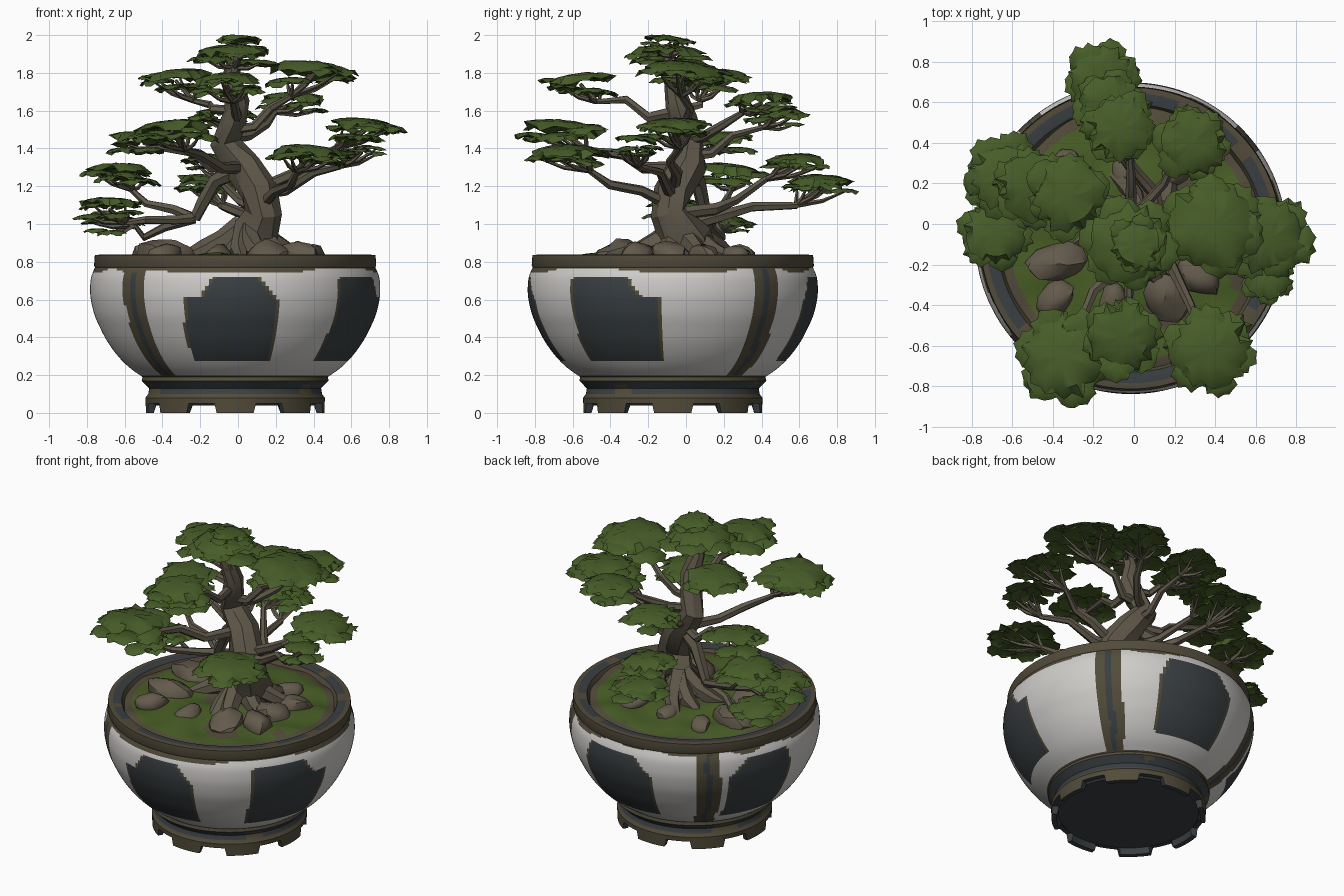
import bpy, bmesh, random
from math import sin, cos, tau, atan2, degrees, radians
from mathutils import Vector, Matrix, Quaternion, noise

cube = bpy.data.objects.get("Cube")
if cube:
    bpy.data.objects.remove(cube, do_unlink=True)
rng = random.Random(7)
POT = Vector((-0.015, -0.07, 0))


def material(name, r, g, b):
    m = bpy.data.materials.new(name)
    m.use_nodes = True
    m.diffuse_color = (r, g, b, 1)
    bsdf = m.node_tree.nodes["Principled BSDF"]
    bsdf.inputs["Base Color"].default_value = (r, g, b, 1)
    bsdf.inputs["Roughness"].default_value = 0.9
    return m


LEAF = material("leaf green", 0.062, 0.108, 0.021)
BARK = material("bark brown", 0.113, 0.096, 0.067)
GLAZE = material("white glaze", 0.62, 0.61, 0.59)
CLAY = material("brown clay", 0.085, 0.071, 0.043)
SLATE = material("dark slate", 0.042, 0.05, 0.054)
MOSS = material("moss green", 0.065, 0.112, 0.019)
STONE = material("stone brown", 0.125, 0.103, 0.072)


def finish(name, bm, mats, angle=40):
    bmesh.ops.recalc_face_normals(bm, faces=bm.faces)
    me = bpy.data.meshes.new(name)
    bm.to_mesh(me)
    bm.free()
    for m in mats:
        me.materials.append(m)
    ob = bpy.data.objects.new(name, me)
    bpy.context.collection.objects.link(ob)
    bpy.ops.object.select_all(action='DESELECT')
    ob.select_set(True)
    bpy.context.view_layer.objects.active = ob
    bpy.ops.object.shade_smooth_by_angle(angle=radians(angle))


def bridge(bm, rings):
    for a, b in zip(rings, rings[1:]):
        n = len(a)
        for i in range(n):
            j = (i + 1) % n
            bm.faces.new((a[i], a[j], b[j], b[i]))


def fan(bm, ring, tip):
    for i, v in enumerate(ring):
        bm.faces.new((v, ring[(i + 1) % len(ring)], tip))


def revolve(name, profile, segments, height, rule, mats, closed):
    """Lathe (radius, z) rows around the pot axis; rule picks a face colour."""
    bm = bmesh.new()
    rings = []
    for r, z in profile:
        ring = []
        for i in range(segments):
            a = tau * i / segments
            p = Vector((r * cos(a), r * sin(a), 0))
            p.z = height(p, z, degrees(a))
            ring.append(bm.verts.new(p + POT))
        rings.append(ring)
    bridge(bm, rings)
    if closed:
        fan(bm, rings[0], bm.verts.new(POT + Vector((0, 0, profile[0][1]))))
    fan(bm, rings[-1], bm.verts.new(POT + Vector((0, 0, profile[-1][1]))))
    for f in bm.faces:
        c = f.calc_center_median() - POT
        f.material_index = rule(c, c.xy.length, degrees(atan2(c.y, c.x)) % 360)
    finish(name, bm, mats, 35)


# Pot: foot, rounded body and rim in one lathe
def turn(a, b):
    return (a - b + 180) % 360 - 180


def smooth_rows(points, steps):
    """Points along a Catmull-Rom curve through the given profile."""
    pts = [Vector(p) for p in [points[0]] + points + [points[-1]]]
    for a, b, c, d in zip(pts, pts[1:], pts[2:], pts[3:]):
        for k in range(steps):
            t = k / steps
            p = b + 0.5 * t * (c - a + t * (2 * a - 5 * b + 4 * c - d
                                            + t * (3 * (b - c) + d - a)))
            yield p.x, p.y


body = [(0.49, 0.19), (0.56, 0.24), (0.62, 0.3), (0.675, 0.375), (0.715, 0.45),
        (0.745, 0.52), (0.764, 0.6), (0.768, 0.66), (0.762, 0.72), (0.742, 0.77)]
rows = [(0.43, 0.04), (0.44, 0), (0.472, 0), (0.475, 0.08), (0.46, 0.1),
        (0.455, 0.13), (0.475, 0.15), (0.495, 0.17)]
rows += list(smooth_rows(body, 5))
rows += [body[-1], (0.747, 0.78), (0.743, 0.835), (0.715, 0.838), (0.66, 0.83),
         (0.64, 0.79), (0.3, 0.79)]

# panel: middle angle, half width, corner slopes on either side, stepped side
PANELS = [(268, 20, 0, 1.5, -1), (335, 20.5, 0.3, 0, 1), (85, 20, 0.6, 1.5, 0),
          (158, 17.5, 1.8, 0.6, 0)]
STRIPES = [41, 132, 225]


def pot_height(p, z, deg):
    if z == 0 and abs(turn(deg % 45, 0)) > 13 and abs(turn(deg % 45, 45)) > 13:
        return 0.05
    return z


def pot_rule(c, r, deg):
    white, clay, slate = range(3)
    n = noise.noise(c * 5)
    if c.z < 0.2:
        banded = 0.095 < c.z < 0.165 and n > -0.3
        return slate if banded or r < 0.46 and c.z < 0.06 else clay
    if c.z > 0.755 + 0.03 * n:
        return slate if 0.66 < r < 0.715 and n > -0.35 else clay
    for mid, half, low, high, step in PANELS:
        d = (turn(deg, mid) + n) / half
        v = (c.z - 0.28) / 0.44
        edge = 1 - max(0, v - 0.7) * (high if d > 0 else low)
        if d * step > 0 and v > 0.76:
            edge = 0.62 - (v - 0.76) * 1.1
        if 0 < v < 1 and abs(d) < edge:
            return clay if abs(d) > edge - 0.07 else slate
    for mid in STRIPES:
        d = turn(deg, mid) + 2 * n
        if abs(d) < 6:
            return slate if -1.5 < d < 1.5 else clay
    return white


revolve("pot", rows, 240, pot_height, pot_rule, [GLAZE, CLAY, SLATE], True)


# Soil mound with moss patches
def soil_height(p, z, deg):
    return z + 0.03 * noise.noise(p * 5)


def soil_rule(c, r, deg):
    return 1 if r > 0.6 or noise.noise(c * 4) > 0.3 or r < 0.15 else 0


mound = [(0.66 - 0.03 * k, 0.8 + 0.05 * (k / 20) ** 0.6) for k in range(21)]
revolve("soil", mound, 96, soil_height, soil_rule, [MOSS, CLAY], False)

# Half-buried stones around the trunk
bm = bmesh.new()
for k in range(11):
    a = tau * k / 11 + rng.uniform(-0.2, 0.2)
    d = rng.uniform(0.3, 0.5)
    s = rng.uniform(0.06, 0.11)
    place = (Matrix.Translation(POT + Vector((d * cos(a), d * sin(a), 0.83)))
             @ Matrix.Rotation(a, 4, 'Z')
             @ Matrix.Diagonal((s * 1.4, s, s * 0.85, 1)))
    made = bmesh.ops.create_icosphere(bm, subdivisions=2, radius=1, matrix=place)
    for v in made["verts"]:
        v.co += noise.noise_vector(v.co * 9) * s * 0.4
finish("stones", bm, [STONE], 35)


# Wood: tapered tubes along bent paths
def tube(bm, path, radii, sides=6, rough=0.0):
    path = [Vector(p) for p in path]
    q, old, rings = Quaternion(), Vector((0, 0, 1)), []
    for i, p in enumerate(path):
        d = (path[min(i + 1, len(path) - 1)] - path[max(i - 1, 0)]).normalized()
        q = old.rotation_difference(d) @ q
        old = d
        ring = []
        for k in range(sides):
            a = tau * k / sides
            r = radii[i] * (1 + rng.uniform(-rough, rough))
            ring.append(bm.verts.new(p + q @ Vector((r * cos(a), r * sin(a), 0))))
        rings.append(ring)
    bridge(bm, rings)
    bm.faces.new(rings[0])
    bm.faces.new(rings[-1])


TRUNK = [(0.04, 0.02, 0.82, 0.17), (0.09, 0, 0.93, 0.13), (0.14, -0.09, 1.06, 0.1),
         (0.11, -0.07, 1.17, 0.1), (0.03, 0, 1.3, 0.095), (-0.07, 0.02, 1.43, 0.075),
         (-0.02, -0.02, 1.55, 0.075), (0.0, -0.05, 1.65, 0.062), (-0.04, -0.07, 1.78, 0.048),
         (-0.01, -0.1, 1.95, 0.025)]


def on_trunk(z):
    for a, b in zip(TRUNK, TRUNK[1:]):
        if z <= b[2]:
            return Vector(a[:3]).lerp(Vector(b[:3]), (z - a[2]) / (b[2] - a[2]))


bm = bmesh.new()
tube(bm, [t[:3] for t in TRUNK], [t[3] for t in TRUNK], 8, 0.16)
for k in range(8):
    a = tau * k / 8 + rng.uniform(-0.25, 0.25)
    reach = rng.uniform(0.22, 0.36)
    path = [(0.06 + reach * f * cos(a + f * 0.4), -0.01 + reach * f * sin(a + f * 0.4), z)
            for f, z in ((0.1, 0.99), (0.4, 0.91), (0.7, 0.86), (1.1, 0.81))]
    tube(bm, path, [0.06, 0.06, 0.05, 0.03], 6, 0.15)
# Hanging limb that carries the lowest pads
LIMB = [on_trunk(1.3), Vector((-0.12, 0.06, 1.23)), Vector((-0.18, 0.09, 1.12)),
        Vector((-0.23, 0.11, 1.03))]
tube(bm, LIMB, [0.05, 0.042, 0.036, 0.03], 6, 0.12)
finish("trunk", bm, [BARK], 30)


# Foliage: jagged shallow shells grouped into flat pads
def leaf_shell(bm, top, r, n):
    tilt = Matrix.Rotation(rng.uniform(-0.12, 0.12), 3, 'X') @ Matrix.Rotation(
        rng.uniform(-0.12, 0.12), 3, 'Y')
    jag = [rng.uniform(0.84, 1.03) + (0.1 if i % 2 else -0.03) for i in range(n)]
    drop = [rng.uniform(0.12, 0.4) for _ in range(n)]

    def ring(t, z, rim=False):
        out = []
        for i in range(n):
            a = tau * i / n
            s = r * t * (jag[i] if rim else 0.97)
            h = -drop[i] * r if rim else z * r + rng.uniform(-0.025, 0.025) * r
            out.append(bm.verts.new(top + tilt @ Vector((s * cos(a), s * sin(a), h))))
        return out

    rings = [ring(0.4, -0.03), ring(0.78, -0.09), ring(1, 0, True), ring(0.72, -0.22)]
    bridge(bm, rings)
    fan(bm, rings[0], bm.verts.new(top))
    fan(bm, rings[-1], bm.verts.new(top - Vector((0, 0, 0.15 * r))))


# pad name: x, y, top z, radius, height where its branch leaves the trunk (0: the limb)
PADS = {
    "crown": (0.01, -0.1, 2.0, 0.15, 1.85), "crown_lower": (-0.03, -0.1, 1.95, 0.24, 1.7),
    "upper_left": (0.4, 0.0, 1.86, 0.27, 1.5), "upper_front": (-0.06, -0.56, 1.8, 0.21, 1.6),
    "upper_right": (-0.33, 0.14, 1.82, 0.22, 1.6), "back_left": (0.29, 0.4, 1.7, 0.2, 1.45),
    "upper_back": (-0.07, 0.47, 1.62, 0.19, 1.36), "front_right": (-0.35, -0.65, 1.55, 0.25, 1.3),
    "front_left": (0.38, -0.62, 1.42, 0.24, 1.1), "side_left": (0.67, -0.07, 1.56, 0.22, 1.18),
    "side_left_low": (0.66, -0.26, 1.47, 0.14, 1.16), "mid_right": (-0.5, 0.18, 1.49, 0.21, 1.32),
    "side_right": (-0.63, 0.24, 1.32, 0.21, 0), "low_right": (-0.68, -0.04, 1.14, 0.19, 0),
    "low_back_right": (-0.66, 0.2, 1.05, 0.18, 0), "back": (-0.12, 0.58, 1.37, 0.19, 1.05),
    "back_low": (-0.15, 0.71, 1.26, 0.2, 0.98),
}

wood = bmesh.new()
for name, (x, y, z, r, z0) in PADS.items():
    centre = Vector((x, y, z))
    bm = bmesh.new()
    leaf_shell(bm, centre, r * 0.82, 28)
    # Main branch with a couple of bends
    start = on_trunk(z0) if z0 else LIMB[-1]
    end = centre - Vector((0, 0, 0.06))
    path = [start]
    for f in (0.3, 0.55, 0.78):
        bend = Vector([rng.uniform(-0.04, 0.04) for _ in range(3)])
        path.append(start.lerp(end, f) + bend - Vector((0, 0, 0.04)))
    thick = 0.018 + 0.025 * min(1, (end - start).length)
    tube(wood, path + [end], [thick, thick * 0.85, thick * 0.7, thick * 0.5, 0.01], 6, 0.12)
    # Smaller clumps around the pad, each carried by a twig
    spin = rng.uniform(0, tau)
    for k in range(6):
        a = spin + tau * k / 6
        reach = r * rng.uniform(0.5, 0.64)
        clump = centre + Vector((reach * cos(a), reach * sin(a), -rng.uniform(0.02, 0.09)))
        leaf_shell(bm, clump, r * rng.uniform(0.38, 0.48), 20)
        tip = clump - Vector((0, 0, 0.02))
        knee = path[-1].lerp(tip, 0.55) - Vector((0, 0, 0.015))
        tube(wood, [path[-1], knee, tip], [0.014, 0.011, 0.005], 4)
    finish("foliage_" + name, bm, [LEAF], 45)
finish("branches", wood, [BARK], 30)
